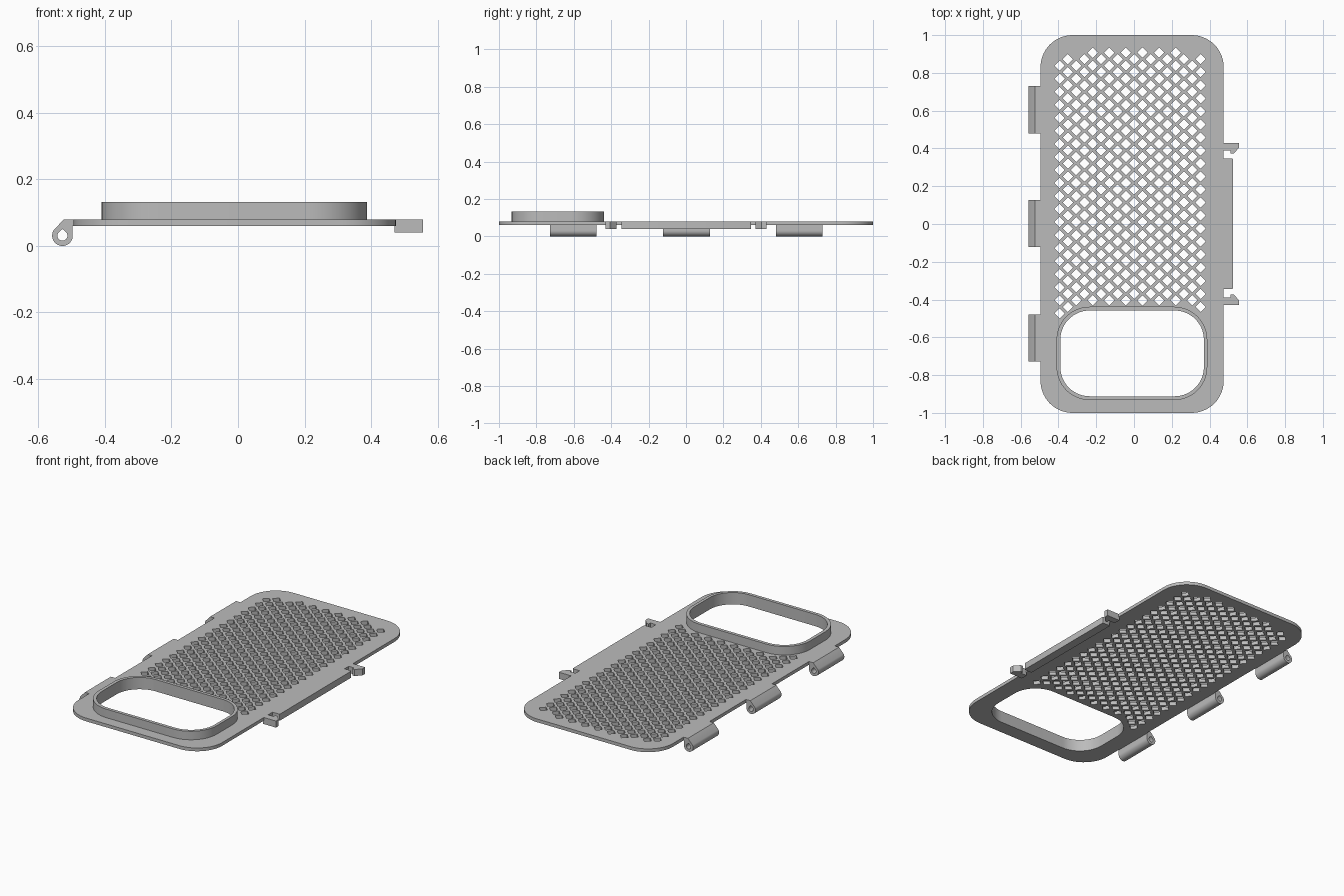
import bpy, math

cube = bpy.data.objects.get("Cube")
if cube:
    bpy.data.objects.remove(cube, do_unlink=True)

grey = bpy.data.materials.new("light grey")
grey.use_nodes = True
COLOUR = (0.5, 0.5, 0.5, 1)
grey.diffuse_color = COLOUR
grey.node_tree.nodes["Principled BSDF"].inputs["Base Color"].default_value = COLOUR


def rounded(x0, x1, y0, y1, r, steps=14):
    """Outline of a rectangle with round corners."""
    pts = []
    corners = [(x1 - r, y1 - r), (x0 + r, y1 - r), (x0 + r, y0 + r), (x1 - r, y0 + r)]
    for q, (cx, cy) in enumerate(corners):
        for i in range(steps + 1):
            a = math.pi / 2 * (q + i / steps)
            pts.append((cx + r * math.cos(a), cy + r * math.sin(a)))
    return pts


def slab(name, outlines, low, high, upright=False):
    """Extrude outlines (inner ones are holes); upright slabs run along y."""
    curve = bpy.data.curves.new(name, 'CURVE')
    curve.dimensions = '2D'
    curve.fill_mode = 'BOTH'
    curve.extrude = (high - low) / 2
    for pts in outlines:
        spline = curve.splines.new('POLY')
        spline.points.add(len(pts) - 1)
        for p, (x, y) in zip(spline.points, pts):
            p.co = (x, y, 0, 1)
        spline.use_cyclic_u = True
    temp = bpy.data.objects.new(name + " outline", curve)
    bpy.context.collection.objects.link(temp)
    bpy.context.view_layer.update()
    graph = bpy.context.evaluated_depsgraph_get()
    mesh = bpy.data.meshes.new_from_object(temp.evaluated_get(graph))
    bpy.data.objects.remove(temp, do_unlink=True)
    mid = (low + high) / 2
    for v in mesh.vertices:
        x, y, z = v.co
        v.co = (x, mid - z, y) if upright else (x, y, z + mid)
    mesh.materials.clear()
    mesh.materials.append(grey)
    obj = bpy.data.objects.new(name, mesh)
    bpy.context.collection.objects.link(obj)
    bpy.ops.object.select_all(action='DESELECT')
    obj.select_set(True)
    bpy.context.view_layer.objects.active = obj
    bpy.ops.object.mode_set(mode='EDIT')
    bpy.ops.mesh.select_all(action='SELECT')
    bpy.ops.mesh.remove_doubles(threshold=0.0001)
    bpy.ops.mesh.normals_make_consistent(inside=False)
    bpy.ops.object.mode_set(mode='OBJECT')
    bpy.ops.object.shade_smooth_by_angle(angle=math.radians(30))
    return obj


# Staggered grid of diamond vents, trimmed at the corners and the window
PITCH_X, PITCH_Y, HALF = 0.0439, 0.069, 0.0275
vents = []
for col in range(18):
    x = -0.394 + col * PITCH_X
    top = 0.907 - (col % 2) * PITCH_Y / 2
    for row in range(21):
        y = top - row * PITCH_Y
        edge = max(abs(x + 0.01) - 0.23, 0)
        floor = -0.41 - 0.6 * max(abs(x + 0.01) - 0.27, 0)
        if y < 0.925 - 0.32 * edge and y > floor:
            vents.append([(x + HALF, y), (x, y + HALF), (x - HALF, y), (x, y - HALF)])

# Plate with window opening, and the raised collar around it
window = rounded(-0.39, 0.37, -0.912, -0.458, 0.155)
slab("plate", [rounded(-0.495, 0.475, -1, 1, 0.17), window] + vents, 0.06, 0.08)
slab("window_collar", [rounded(-0.41, 0.388, -0.932, -0.438, 0.175), window], 0.06, 0.132)

# Hinge knuckles with a teardrop pin hole
CX, CZ, R = -0.528, 0.031, 0.031


def arc(r, start, end, steps=24):
    return [(CX + r * math.cos(math.radians(start + (end - start) * i / steps)),
             CZ + r * math.sin(math.radians(start + (end - start) * i / steps)))
            for i in range(steps + 1)]


knuckle = arc(R, 150, 360) + [(-0.497, 0.06), (-0.49, 0.06), (-0.49, 0.08), (-0.524, 0.08)]
pin_hole = arc(0.015, 140, 400) + [(CX, 0.051)]
for i, y in enumerate((-0.603, 0.003, 0.605)):
    slab(f"hinge_knuckle_{i + 1}", [knuckle, pin_hole], y - 0.125, y + 0.125, upright=True)

# Latch ledge and the two hooked clips beside it
slab("latch_ledge", [rounded(0.47, 0.523, -0.345, 0.348, 0.005, 3)], 0.04, 0.08)
hook = [(0.47, 0.43), (0.557, 0.43), (0.557, 0.405), (0.527, 0.372),
        (0.512, 0.372), (0.512, 0.388), (0.47, 0.388)]
for name, side in (("back_clip", 1), ("front_clip", -1)):
    slab(name, [[(x, y * side) for x, y in hook]], 0.04, 0.08)
